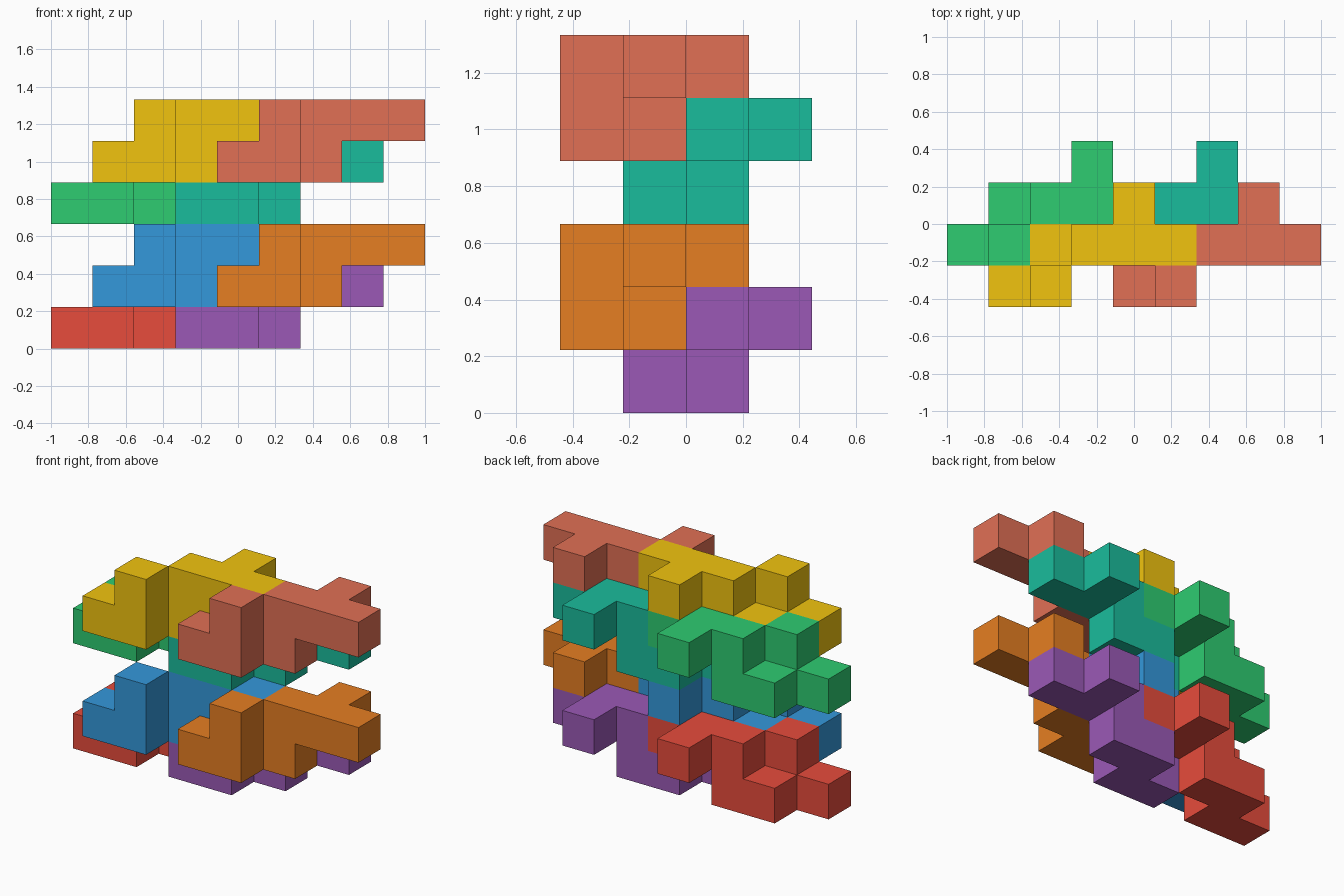
import bpy, bmesh
from mathutils import Vector

if "Cube" in bpy.data.objects:
    bpy.data.objects.remove(bpy.data.objects["Cube"])

U = 2 / 9  # edge of one unit cube

# One nine-cube puzzle piece; every piece is a shifted copy of it
CELLS = [(0, 0, 0), (1, 0, 0), (1, 0, 1), (1, 1, 0), (2, 1, 0),
         (2, 1, 1), (3, 1, 1), (4, 1, 1), (3, 2, 1)]

# Corner sequences of the face on the high side of each axis
DIRS = [Vector(d) for d in
        ((1, 0, 0), (-1, 0, 0), (0, 1, 0), (0, -1, 0), (0, 0, 1), (0, 0, -1))]


def srgb(hex_code):
    def lin(c):
        return c / 12.92 if c <= 0.04045 else ((c + 0.055) / 1.055) ** 2.4
    return [lin(int(hex_code[i:i + 2], 16) / 255) for i in (0, 2, 4)] + [1]


def make_piece(name, shift, colour):
    bm = bmesh.new()
    for cell in CELLS:
        for d in DIRS:
            # Only the outer skin: skip faces shared by two cubes
            if tuple(int(c + s) for c, s in zip(cell, d)) in CELLS:
                continue
            a = Vector((d.y, d.z, d.x))
            b = d.cross(a)
            mid = Vector(cell) + Vector((0.5, 0.5, 0.5)) + d / 2
            bm.faces.new([bm.verts.new(mid + (a * i + b * j) / 2)
                          for i, j in ((-1, -1), (1, -1), (1, 1), (-1, 1))])
    bmesh.ops.remove_doubles(bm, verts=bm.verts, dist=1e-4)
    bmesh.ops.dissolve_limit(bm, angle_limit=0.01, verts=bm.verts, edges=bm.edges)
    bmesh.ops.recalc_face_normals(bm, faces=bm.faces)
    # Into place on the grid, then to the final size
    bmesh.ops.translate(bm, verts=bm.verts, vec=Vector(shift) - Vector((4.5, 2, 0)))
    bmesh.ops.scale(bm, verts=bm.verts, vec=(U, U, U))
    mesh = bpy.data.meshes.new(name)
    bm.to_mesh(mesh)
    bm.free()
    mat = bpy.data.materials.new(name + "_colour")
    mat.diffuse_color = srgb(colour)
    mat.use_nodes = True
    mat.node_tree.nodes["Principled BSDF"].inputs["Base Color"].default_value = mat.diffuse_color
    mesh.materials.append(mat)
    bpy.context.collection.objects.link(bpy.data.objects.new(name, mesh))


# Two tiers of four interlocking pieces: back pair low, front pair one step up
COLOURS = [[("red", "E74C3C"), ("blue", "3498DB"), ("purple", "9B59B6"), ("orange", "E67E22")],
           [("green", "2ECC71"), ("yellow", "F1C40F"), ("teal", "1ABC9C"), ("salmon", "E17055")]]
for tier, row in enumerate(COLOURS):
    for i, (label, colour) in enumerate(row):
        column, front = divmod(i, 2)
        make_piece(label + "_piece",
                   (3 * column + front, 1 - front, 3 * tier + front), colour)
